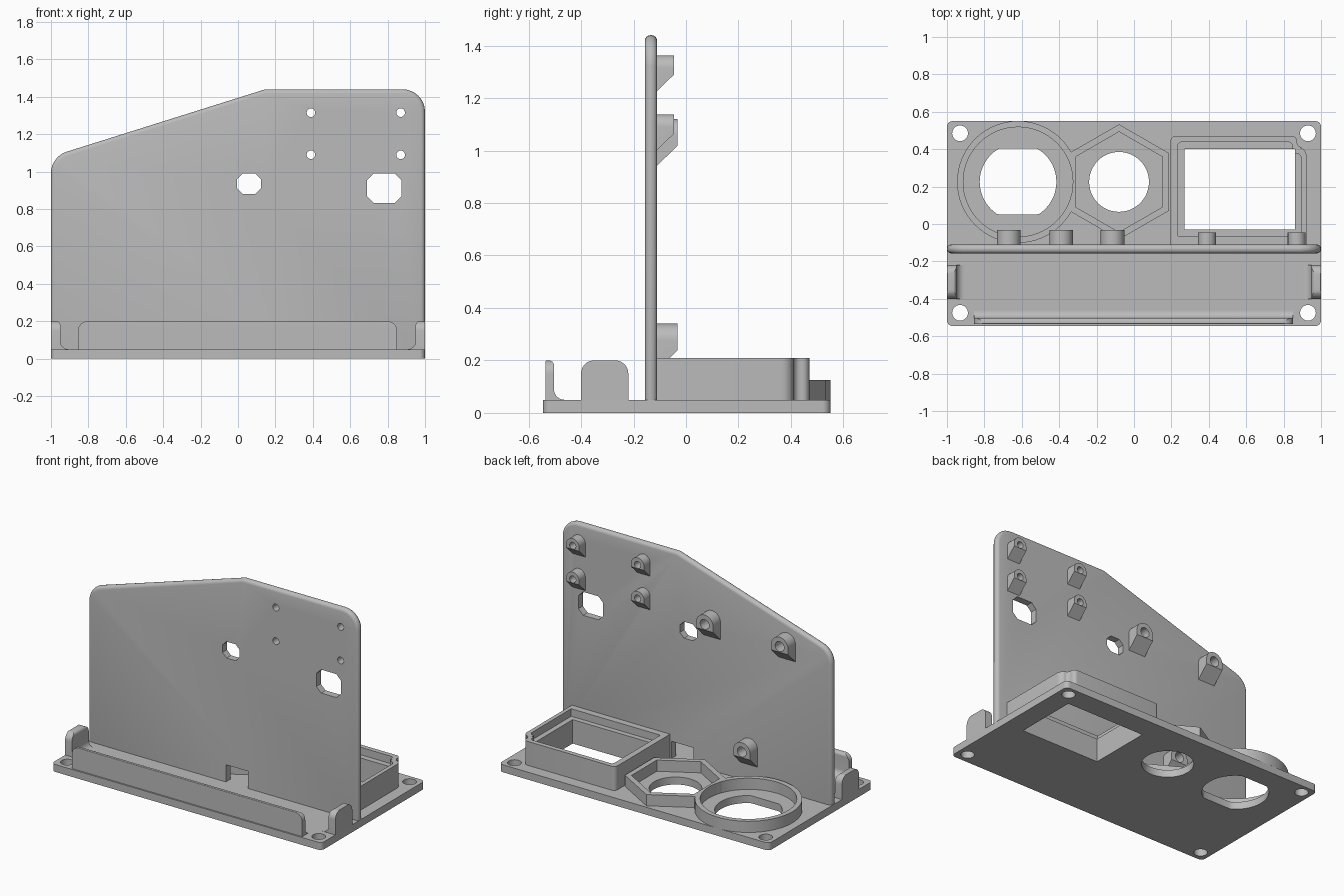
import bpy, bmesh, math
from mathutils import Vector

cube = bpy.data.objects.get("Cube")
if cube:
    bpy.data.objects.remove(cube, do_unlink=True)

GREY = (0.5, 0.5, 0.5, 1)
mat = bpy.data.materials.new("plain grey")
mat.use_nodes = True
mat.diffuse_color = GREY
mat.node_tree.nodes["Principled BSDF"].inputs["Base Color"].default_value = GREY


def fillet(corners, n=8):
    """Round each (u, v, radius) corner of an outline."""
    out = []
    for i, (u, v, r) in enumerate(corners):
        p = Vector((u, v))
        if r == 0:
            out.append(p)
            continue
        a = (Vector(corners[i - 1][:2]) - p).normalized()
        b = (Vector(corners[(i + 1) % len(corners)][:2]) - p).normalized()
        half = a.angle(b) / 2
        c = p + (a + b).normalized() * r / math.sin(half)
        t = r / math.tan(half)
        s, e = p + a * t - c, p + b * t - c
        for k in range(n + 1):
            out.append(c + s.slerp(e, k / n).normalized() * r if 0 < k < n
                       else c + (s if k == 0 else e))
    return out


def rect(u0, u1, v0, v1, bottom=0, top=None):
    top = bottom if top is None else top
    return fillet([(u0, v0, bottom), (u1, v0, bottom), (u1, v1, top), (u0, v1, top)])


def ngon(u, v, r, n=32, start=0.0):
    return [(u + r * math.cos(start + math.tau * k / n),
             v + r * math.sin(start + math.tau * k / n)) for k in range(n)]


def chamfered(u0, u1, v0, v1, c):
    return [(u0 + c, v0), (u1 - c, v0), (u1, v0 + c), (u1, v1 - c),
            (u1 - c, v1), (u0 + c, v1), (u0, v1 - c), (u0, v0 + c)]


def prism(name, outline, lo, hi, axis):
    """Extrude an outline along x, y or z."""
    place = {"x": lambda u, v, t: (t, u, v),
             "y": lambda u, v, t: (u, t, v),
             "z": lambda u, v, t: (u, v, t)}[axis]
    bm = bmesh.new()
    a = [bm.verts.new(place(p[0], p[1], lo)) for p in outline]
    b = [bm.verts.new(place(p[0], p[1], hi)) for p in outline]
    bm.faces.new(a)
    bm.faces.new(b)
    for i in range(len(a)):
        j = (i + 1) % len(a)
        bm.faces.new((a[i], a[j], b[j], b[i]))
    bmesh.ops.recalc_face_normals(bm, faces=bm.faces)
    me = bpy.data.meshes.new(name)
    bm.to_mesh(me)
    bm.free()
    me.materials.append(mat)
    ob = bpy.data.objects.new(name, me)
    bpy.context.collection.objects.link(ob)
    return ob


def apply(ob, mod):
    with bpy.context.temp_override(object=ob, active_object=ob, selected_objects=[ob]):
        bpy.ops.object.modifier_apply(modifier=mod.name)


def combine(ob, outline, lo, hi, axis, op="DIFFERENCE"):
    """Cut (or intersect) a part with a temporary prism."""
    tool = prism("cutter", outline, lo, hi, axis)
    mod = ob.modifiers.new("bool", "BOOLEAN")
    mod.operation, mod.solver, mod.object = op, "EXACT", tool
    apply(ob, mod)
    bpy.data.objects.remove(tool, do_unlink=True)


# Base plate with its screw holes and three openings
BASE = 0.05
RING, HEX = (-0.62, 0.225), (-0.08, 0.225)
base = prism("base_plate", rect(-1, 1, -0.545, 0.55, 0.03), 0, BASE, "z")
for x in (-0.93, 0.93):
    for y in (-0.475, 0.485):
        combine(base, ngon(x, y, 0.042), -1, 1, "z")
flat_round = [(x, min(max(y, 0.05), 0.405)) for x, y in ngon(*RING, 0.205, 64)]
seen = []
for p in flat_round:
    if not (len(seen) > 1 and p[1] == seen[-1][1] == seen[-2][1]):
        seen.append(p)
    else:
        seen[-1] = p
combine(base, seen, -1, 1, "z")
combine(base, ngon(*HEX, 0.16, 48), -1, 1, "z")
combine(base, rect(0.27, 0.86, -0.03, 0.4), -1, 1, "z")

# Upright wall with rounded rim
BACK = -0.11
wall = prism("upright_wall", fillet([(-1, 0.01, 0), (1, 0.01, 0), (1, 1.44, 0.12),
                                     (0.145, 1.44, 0.05), (-1, 1.08, 0.12)]),
             -0.157, BACK, "y")
mod = wall.modifiers.new("rim", "BEVEL")
mod.width, mod.segments, mod.limit_method = 0.022, 4, "ANGLE"
mod.angle_limit = math.radians(40)
apply(wall, mod)
small_bosses = [(x, z) for x in (0.39, 0.87) for z in (1.09, 1.315)]
for outline in [chamfered(-0.005, 0.122, 0.88, 0.99, 0.03),
                chamfered(0.69, 0.873, 0.833, 0.99, 0.035),
                rect(0.02, 0.185, BASE, 0.165)] + [ngon(x, z, 0.023, 20) for x, z in small_bosses]:
    combine(wall, outline, -0.3, 0.1, "y")


# Screw bosses: arched tabs with a sloping underside
def boss(name, x, z, r, end, front_drop, wall_drop, hole):
    arch = fillet([(x - r, z - 0.2, 0), (x + r, z - 0.2, 0),
                   (x + r, z + r, r * 0.999), (x - r, z + r, r * 0.999)], 10)
    ob = prism(name, arch, BACK - 0.005, end, "y")
    side = [(-0.2, z - wall_drop), (BACK, z - wall_drop), (end + 0.01, z - front_drop),
            (end + 0.01, z + 0.2), (-0.2, z + 0.2)]
    combine(ob, side, x - 0.5, x + 0.5, "x", "INTERSECT")
    combine(ob, ngon(x, z, hole, 20), -0.5, 0.5, "y")


for i, (x, z) in enumerate(small_bosses):
    boss(f"small_boss_{i}", x, z, 0.048, -0.045, 0.015, 0.088, 0.023)
for i, (x, z) in enumerate([(-0.67, 1.057), (-0.115, 1.057), (-0.39, 0.277)]):
    boss(f"large_boss_{i}", x, z, 0.063, -0.032, 0.028, 0.115, 0.033)

# Round and hexagonal holders, opened into each other
LOW = 0.125
ring_in, hex_in = ngon(*RING, 0.293, 64), ngon(*HEX, 0.268, 6, math.pi / 6)
for name, outline in (("round_holder", ngon(*RING, 0.326, 64)),
                      ("hex_holder", ngon(*HEX, 0.308, 6, math.pi / 6))):
    ob = prism(name, outline, BASE, LOW, "z")
    for inner in (ring_in, hex_in):
        combine(ob, inner, -1, 1, "z")


# Tall rectangular holder with a stepped inside and a relieved corner
def relieved(x0, x1, y0, y1, r):
    return fillet([(x0, y0, 0), (x1, y0, 0), (x1, y1 - 0.06, r), (x1 - 0.05, y1 - 0.06, r * 0.6),
                   (x1 - 0.05, y1, r * 0.6), (x0, y1, r * 0.6)], 6)


holder = prism("rectangular_holder", relieved(0.195, 0.922, BACK - 0.01, 0.47, 0.045), BASE, 0.21, "z")
combine(holder, rect(0.27, 0.86, -0.03, 0.4), -1, 1, "z")
combine(holder, relieved(0.235, 0.895, -0.065, 0.438, 0.03), 0.16, 1, "z")

# Front lip and side tabs, each with a curved foot
TOP = 0.2


def curved_lip(outer, inner, foot, s):
    r = abs(foot - inner) * 0.98
    return fillet([(outer, BASE - 0.01, 0), (outer, TOP, 0.004), (inner, TOP, 0.02),
                   (inner, BASE, r), (foot, BASE, 0), (foot, BASE - 0.01, 0)])


lip = prism("front_lip", curved_lip(-0.535, -0.503, -0.463, 1), -0.9, 0.9, "x")
combine(lip, rect(-0.855, 0.85, 0, TOP, 0, 0.05), -1, 1, "y", "INTERSECT")
for s, name in ((1, "left_tab"), (-1, "right_tab")):
    tab = prism(name, curved_lip(s, s * 0.95, s * 0.905, s), -0.5, 0, "y")
    combine(tab, rect(-0.4, -0.22, 0, TOP, 0, 0.05), -2, 2, "x", "INTERSECT")

# Smooth curved walls while keeping edges crisp
for ob in bpy.context.scene.objects:
    if ob.type == "MESH":
        ob.select_set(True)
        bpy.context.view_layer.objects.active = ob
bpy.ops.object.shade_smooth_by_angle(angle=math.radians(25))
